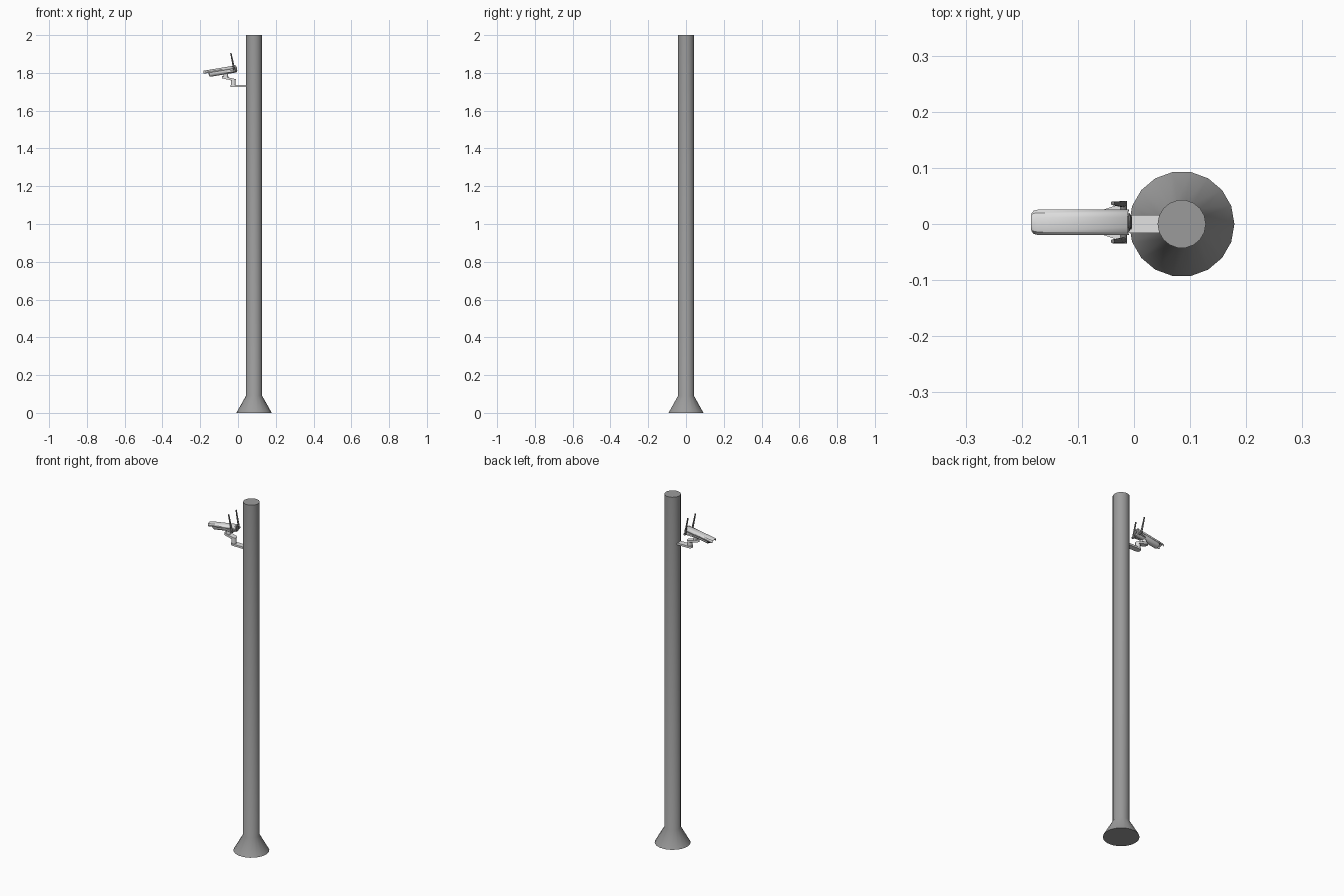
import bpy, bmesh, math
from mathutils import Vector, Matrix

if "Cube" in bpy.data.objects:
    bpy.data.objects.remove(bpy.data.objects["Cube"])


def mat(name, r, g, b):
    m = bpy.data.materials.new(name)
    m.diffuse_color = (r, g, b, 1)
    m.use_nodes = True
    m.node_tree.nodes["Principled BSDF"].inputs["Base Color"].default_value = m.diffuse_color
    return m


POLE = mat("pole grey", 0.33, 0.33, 0.33)
SHELL = mat("camera light grey", 0.76, 0.76, 0.76)
DARK = mat("antenna dark grey", 0.2, 0.2, 0.2)
LENS = mat("lens black", 0.03, 0.03, 0.03)

CAM_Y = 0.003
TILT = Matrix.Translation((-0.09, CAM_Y, 1.807)) @ Matrix.Rotation(math.radians(-9.5), 4, 'Y')


def finish(name, bm, material, matrix=Matrix()):
    bmesh.ops.transform(bm, matrix=matrix, verts=bm.verts)
    bmesh.ops.recalc_face_normals(bm, faces=bm.faces)
    me = bpy.data.meshes.new(name)
    bm.to_mesh(me)
    bm.free()
    me.materials.append(material)
    ob = bpy.data.objects.new(name, me)
    bpy.context.collection.objects.link(ob)
    bpy.ops.object.select_all(action='DESELECT')
    ob.select_set(True)
    bpy.context.view_layer.objects.active = ob
    bpy.ops.object.shade_smooth_by_angle(angle=math.radians(35))
    return ob


def prism(name, pts, axis, depth, material, matrix=Matrix()):
    """Extrude a 2D outline: axis 'X' takes (y, z), 'Y' takes (x, z), 'Z' takes (x, y)."""
    place = {'X': lambda a, b, t: (t, a, b), 'Y': lambda a, b, t: (a, t, b),
             'Z': lambda a, b, t: (a, b, t)}[axis]
    bm = bmesh.new()
    lo, hi = ([bm.verts.new(place(a, b, t)) for a, b in pts] for t in depth)
    bm.faces.new(lo)
    bm.faces.new(hi)
    n = len(pts)
    for i in range(n):
        j = (i + 1) % n
        bm.faces.new((lo[i], lo[j], hi[j], hi[i]))
    return finish(name, bm, material, matrix)


def lathe(name, rings, sides, material, matrix=Matrix()):
    """Closed solid from (radius, height) rings around z."""
    bm = bmesh.new()
    loops = [[bm.verts.new((r * math.cos(math.tau * k / sides), r * math.sin(math.tau * k / sides), z))
              for k in range(sides)] for r, z in rings]
    for a, b in zip(loops, loops[1:]):
        for k in range(sides):
            j = (k + 1) % sides
            bm.faces.new((a[k], a[j], b[j], b[k]))
    bm.faces.new(loops[0])
    bm.faces.new(loops[-1])
    return finish(name, bm, material, matrix)


def rod(name, a, b, r0, r1, material, sides=12):
    a, b = Vector(a), Vector(b)
    m = Matrix.Translation(a) @ (b - a).to_track_quat('Z', 'Y').to_matrix().to_4x4()
    return lathe(name, [(r0, 0), (r1, (b - a).length)], sides, material, m)


def stadium(x0, x1, r, n=8):
    """Rounded-end bar outline."""
    right = [(x1 - r + r * math.sin(math.pi * k / n), -r * math.cos(math.pi * k / n)) for k in range(n + 1)]
    left = [(x0 + r - r * math.sin(math.pi * k / n), r * math.cos(math.pi * k / n)) for k in range(n + 1)]
    return right + left


# pole with flared foot
lathe("pole", [(0.094, 0), (0.043, 0.09), (0.043, 2.0)], 18, POLE, Matrix.Translation((0.085, 0, 0)))

# camera body along local x, lens at the -x end
along_x = Matrix.Rotation(math.radians(90), 4, 'Y') @ Matrix.Scale(0.95, 4, (1, 0, 0))
lathe("camera_body", [(0.017, -0.062), (0.019, -0.059), (0.019, 0.079), (0.016, 0.083)],
      20, SHELL, TILT @ along_x)
lathe("lens_face", [(0.0155, -0.065), (0.0155, -0.061)], 20, LENS, TILT @ along_x)
lathe("lens_ring", [(0.006, -0.067), (0.008, -0.064)], 16, DARK, TILT @ along_x)
lathe("rear_cap", [(0.013, 0.082), (0.013, 0.086)], 20, DARK, TILT @ along_x)

# sun hood: arched shell over the body with rounded front corners
bm = bmesh.new()
section = [(-0.0225, 0.004), (-0.0225, 0.011), (-0.017, 0.0175), (-0.009, 0.0195),
           (0.009, 0.0195), (0.017, 0.0175), (0.0225, 0.011), (0.0225, 0.004)]
stations = [(-0.092, 0.72), (-0.088, 0.92), (-0.081, 1.0), (0.083, 1.0)]
outer = [[bm.verts.new((x, y * s, z)) for y, z in section] for x, s in stations]
for a, b in zip(outer, outer[1:]):
    for k in range(len(section) - 1):
        bm.faces.new((a[k], a[k + 1], b[k + 1], b[k]))
hood = finish("sun_hood", bm, SHELL, TILT)
sol = hood.modifiers.new("thickness", 'SOLIDIFY')
sol.thickness = 0.002
sol.offset = -1

# antennas, hinges and their side fins
for side, label in ((1, "left"), (-1, "right")):
    y = CAM_Y + side * 0.032
    foot, top = (-0.018, y, 1.807), (-0.038, y + side * 0.002, 1.906)
    rod(label + "_antenna", foot, top, 0.0055, 0.0035, DARK)
    rod(label + "_antenna_hinge", (-0.019, CAM_Y + side * 0.015, 1.81),
        (-0.019, y + side * 0.006, 1.81), 0.0065, 0.0065, DARK)
    fin = [(0.03, side * 0.017), (0.03, side * 0.021), (0.058, side * 0.03), (0.066, side * 0.03),
           (0.066, side * 0.017)]
    prism(label + "_antenna_fin", fin, 'Z', (-0.012, -0.003), SHELL, TILT)

# mounting bracket: rocker under the body, upright knuckle, wall arm
rocker = Matrix.Translation((-0.048, CAM_Y, 1.769)) @ Matrix.Rotation(math.radians(13), 4, 'Y')
prism("bracket_rocker", stadium(-0.038, 0.036, 0.015), 'Z', (-0.006, 0.006), SHELL, rocker)
rod("bracket_neck", (-0.062, CAM_Y, 1.768), (-0.066, CAM_Y, 1.795), 0.012, 0.012, SHELL, 16)
rod("bracket_knuckle", (-0.025, 0, 1.728), (-0.025, 0, 1.768), 0.013, 0.013, SHELL, 16)
prism("bracket_arm", [(x if x < 0 else 0.05, y) for x, y in stadium(-0.041, 0.06, 0.016)],
      'Z', (1.724, 1.735), SHELL)
